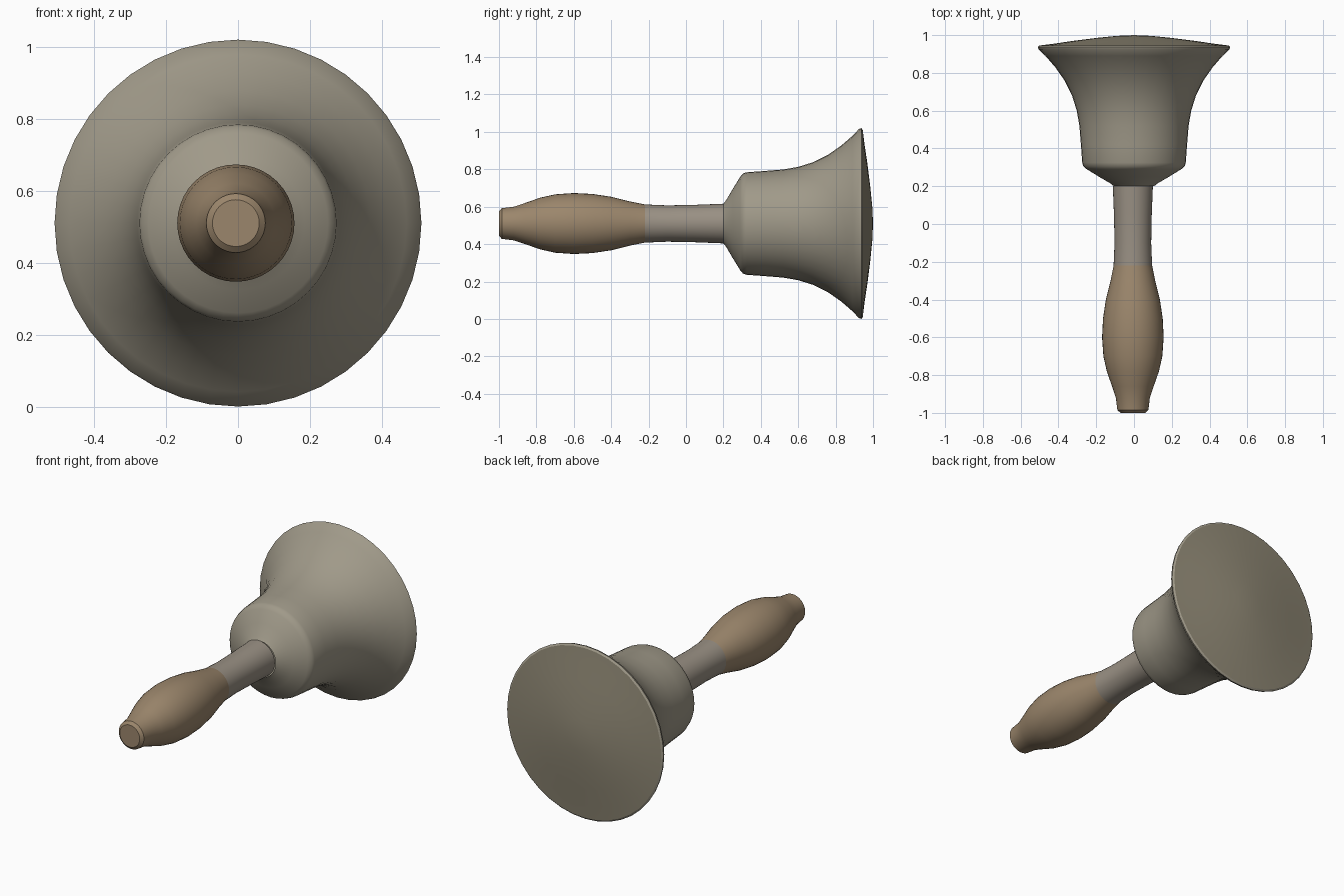
import bpy, bmesh, math

if "Cube" in bpy.data.objects:
    bpy.data.objects.remove(bpy.data.objects["Cube"])

CENTRE_Z = 0.51
SIDES = 40


def material(name, colour):
    m = bpy.data.materials.new(name)
    m.diffuse_color = (*colour, 1)
    m.use_nodes = True
    m.node_tree.nodes["Principled BSDF"].inputs["Base Color"].default_value = m.diffuse_color
    return m


def lathe(name, profile, mat, x=0.0):
    """Spin (y, radius) points around the long axis; radius 0 closes an end."""
    bm = bmesh.new()
    rings = []
    for y, r in profile:
        if r == 0:
            rings.append([bm.verts.new((x, y, CENTRE_Z))] * SIDES)
        else:
            rings.append([bm.verts.new((x + r * math.cos(math.tau * i / SIDES), y,
                                        CENTRE_Z + r * math.sin(math.tau * i / SIDES)))
                          for i in range(SIDES)])
    for a, b in zip(rings, rings[1:]):
        for i in range(SIDES):
            j = (i + 1) % SIDES
            bm.faces.new(dict.fromkeys((a[i], a[j], b[j], b[i])))
    bmesh.ops.recalc_face_normals(bm, faces=bm.faces)
    # open shells: make sure the normals face outward
    bm.normal_update()
    mid = sum(y for y, r in profile) / len(profile)
    flux = sum(f.calc_area() * (f.normal.x * (f.calc_center_median().x - x)
               + f.normal.y * (f.calc_center_median().y - mid)
               + f.normal.z * (f.calc_center_median().z - CENTRE_Z)) for f in bm.faces)
    if name != "bell_mouth" and flux < 0 or name == "bell_mouth" and sum(f.normal.y for f in bm.faces) < 0:
        bmesh.ops.reverse_faces(bm, faces=bm.faces)
    me = bpy.data.meshes.new(name)
    bm.to_mesh(me)
    bm.free()
    me.materials.append(mat)
    ob = bpy.data.objects.new(name, me)
    bpy.context.collection.objects.link(ob)
    bpy.ops.object.select_all(action='DESELECT')
    ob.select_set(True)
    bpy.context.view_layer.objects.active = ob
    bpy.ops.object.shade_smooth_by_angle(angle=math.radians(40))
    return ob


wood = material("wood", (0.33, 0.24, 0.15))
worn = material("worn_wood", (0.32, 0.28, 0.23))
brass = material("dull_brass", (0.35, 0.32, 0.25))
dark_brass = material("dark_brass", (0.28, 0.25, 0.18))

# Turned wooden grip
lathe("handle", [(-1.0, 0), (-1.0, 0.065), (-0.985, 0.082), (-0.92, 0.09), (-0.86, 0.11),
                 (-0.78, 0.138), (-0.7, 0.156), (-0.6, 0.163), (-0.5, 0.158),
                 (-0.4, 0.143), (-0.3, 0.118), (-0.22, 0.102)], wood, x=-0.006)

# Narrow neck between grip and bell
lathe("neck", [(-0.22, 0.102), (-0.1, 0.097), (0.05, 0.1), (0.2, 0.106)], worn, x=-0.006)

# Bell: sloping shoulder, near-straight waist, flared lip
lathe("bell", [(0.2, 0.106), (0.215, 0.125), (0.25, 0.185), (0.29, 0.25), (0.305, 0.268),
               (0.325, 0.274), (0.42, 0.281), (0.52, 0.289), (0.6, 0.303), (0.68, 0.328),
               (0.76, 0.368), (0.83, 0.417), (0.89, 0.469), (0.925, 0.506),
               (0.938, 0.51), (0.945, 0.5)], brass)

# Shallow domed face closing the mouth
lathe("bell_mouth", [(0.945, 0.5), (0.955, 0.42), (0.97, 0.32), (0.985, 0.2),
                     (0.996, 0.09), (1.0, 0)], dark_brass)
